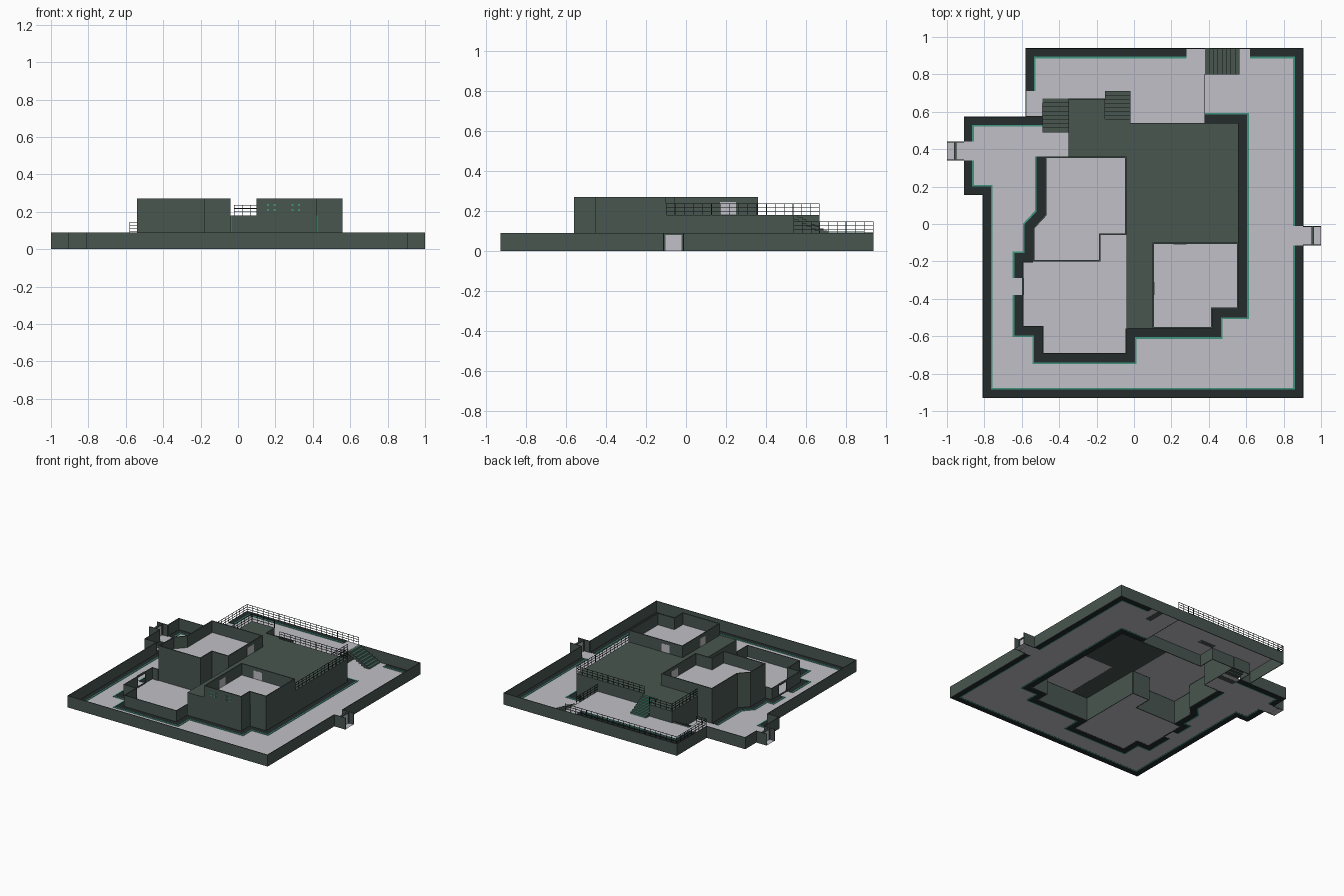
import bpy, bmesh
from mathutils import Vector

if "Cube" in bpy.data.objects:
    bpy.data.objects.remove(bpy.data.objects["Cube"])


def mat(name, rgb):
    m = bpy.data.materials.new(name)
    m.diffuse_color = (*rgb, 1)
    m.use_nodes = True
    m.node_tree.nodes["Principled BSDF"].inputs["Base Color"].default_value = m.diffuse_color
    return m


WALL = mat("grey green wall", (0.065, 0.093, 0.08))
DARK = mat("dark border", (0.017, 0.025, 0.024))
PALE = mat("pale paving", (0.53, 0.53, 0.57))
TEAL = mat("teal trim", (0.05, 0.3, 0.21))


def finish(bm, name, *mats):
    me = bpy.data.meshes.new(name)
    bm.to_mesh(me)
    bm.free()
    for m in mats:
        me.materials.append(m)
    ob = bpy.data.objects.new(name, me)
    bpy.context.collection.objects.link(ob)
    return ob


def add_box(bm, lo, hi):
    vs = bmesh.ops.create_cube(bm, size=1)["verts"]
    for v in vs:
        v.co = Vector([(a + b) / 2 + c * (b - a) for a, b, c in zip(lo, hi, v.co)])
    return vs


def box(name, m, lo, hi):
    bm = bmesh.new()
    add_box(bm, lo, hi)
    return finish(bm, name, m)


def plate(name, m, pts, z):
    bm = bmesh.new()
    f = bm.faces.new([bm.verts.new((x, y, z)) for x, y in pts])
    f.normal_update()
    if f.normal.z < 0:
        f.normal_flip()
    bmesh.ops.triangulate(bm, faces=[f])
    return finish(bm, name, m)


def offset(pts, w, closed):
    """Mitred offset to the right of the path."""
    out, n = [], len(pts)
    P = [Vector(p) for p in pts]
    for i in range(n):
        ds = []
        if closed or i > 0:
            ds.append((P[i] - P[i - 1]).normalized())
        if closed or i < n - 1:
            ds.append((P[(i + 1) % n] - P[i]).normalized())
        ns = [Vector((d.y, -d.x)) for d in ds]
        b = sum(ns, Vector((0, 0))).normalized()
        out.append(P[i] + b * (w / b.dot(ns[0])))
    return out


def ribbon(name, m, pts, w0, w1, z0, z1, closed=False):
    """Solid strip along a path, between two sideways offsets and two heights."""
    bm = bmesh.new()
    rings = []
    for a, b in zip(offset(pts, w0, closed), offset(pts, w1, closed)):
        rings.append([bm.verts.new((p.x, p.y, z)) for p, z in
                      ((a, z0), (b, z0), (b, z1), (a, z1))])
    n = len(rings)
    for i in range(n if closed else n - 1):
        r, s = rings[i], rings[(i + 1) % n]
        for k in range(4):
            bm.faces.new((r[k], r[(k + 1) % 4], s[(k + 1) % 4], s[k]))
    if not closed:
        bm.faces.new(rings[0])
        bm.faces.new(rings[-1])
    bmesh.ops.recalc_face_normals(bm, faces=bm.faces)
    return finish(bm, name, m)


def border(name, pts, z=0.0):
    ribbon(name + "_border", DARK, pts, 0, 0.045, z, z + 0.003)
    ribbon(name + "_edge_trim", TEAL, pts, 0.045, 0.054, z, z + 0.005)


def railing(name, pts, z, h=0.055):
    bm = bmesh.new()
    t = 0.0014
    for (x0, y0), (x1, y1) in zip(pts, pts[1:]):
        for k in (0.35, 0.68, 1):
            zz = z + h * k
            add_box(bm, (min(x0, x1) - t, min(y0, y1) - t, zz - t),
                    (max(x0, x1) + t, max(y0, y1) + t, zz + t))
        n = max(1, round((abs(x1 - x0) + abs(y1 - y0)) / 0.045))
        for i in range(n + 1):
            x, y = x0 + (x1 - x0) * i / n, y0 + (y1 - y0) * i / n
            add_box(bm, (x - t, y - t, z), (x + t, y + t, z + h))
    finish(bm, name, DARK)


def stairs(name, lo, hi, z0, z1, axis, sign, n=8):
    """Steps rising along axis in the sign direction; risers are teal."""
    bm = bmesh.new()
    step = (hi[axis] - lo[axis]) / n
    for i in range(n):
        a, b = list(lo), list(hi)
        k = i if sign > 0 else n - 1 - i
        a[axis] = lo[axis] + k * step
        b[axis] = a[axis] + step
        top = z0 + (z1 - z0) * (i + 1) / n
        add_box(bm, (*a, max(z0, top - 0.024)), (*b, top))
    bm.normal_update()
    for f in bm.faces:
        if f.normal[axis] * sign < -0.9:
            f.material_index = 1
    finish(bm, name, WALL, TEAL)


# perimeter wall, split at the two gates
front_run = [(.905, -.115), (.905, -.93), (-.81, -.93), (-.81, .155), (-.91, .155), (-.91, .34)]
back_run = [(-.91, .44), (-.91, .575), (-.58, .575), (-.58, .94), (.905, .94), (.905, -.01)]
ribbon("front_perimeter_wall", WALL, front_run, 0, .005, 0, .09)
ribbon("back_perimeter_wall", WALL, back_run, 0, .005, 0, .09)
border("front_run", front_run)
border("left_court", [(-.91, .44), (-.91, .575), (-.49, .575)])
border("right_court", [(.62, .94), (.905, .94), (.905, -.01)])
border("terrace", [(-.58, .71), (-.58, .94), (.28, .94)], .091)

# gates: floor, side walls, frame and pale door
for side, s, x0, y0, y1 in (("left", -1, .91, .34, .44), ("right", 1, .905, -.115, -.01)):
    def span(a, b):
        return sorted((s * a, s * b))
    xa, xb = span(x0 - .002, 1)
    plate(side + "_gate_floor", PALE, [(xa, y0), (xb, y0), (xb, y1), (xa, y1)], .001)
    for tag, y in (("front", y0), ("back", y1 - .005)):
        box(f"{side}_gate_{tag}_wall", WALL, (xa, y, 0), (xb, y + .005, .09))
    fa, fb = span(.948, .962)
    for tag, ya, yb, z in (("front_post", y0, y0 + .012, 0), ("back_post", y1 - .012, y1, 0),
                           ("lintel", y0, y1, .08)):
        box(f"{side}_gate_{tag}", WALL, (fa, ya, z), (fb, yb, .09))
    da, db = span(.953, .957)
    box(side + "_gate_door", PALE, (da, y0 + .012, 0), (db, y1 - .012, .08))

# ground paving, wrapping round the hollow main building
plate("ground_paving", PALE, [
    (-.81, -.93), (.905, -.93), (.905, .94), (.38, .94), (.38, .54), (.56, .54), (.56, -.455),
    (.42, -.455), (.42, -.56), (-.04, -.56), (-.04, -.06), (-.18, -.06), (-.18, -.2), (-.54, -.2),
    (-.54, -.02), (-.475, .05), (-.475, .36), (-.35, .36), (-.35, .575), (-.91, .575),
    (-.91, .155), (-.81, .155)], .001)

# back terrace
plate("terrace_paving", PALE, [
    (-.58, .575), (-.49, .575), (-.49, .67), (-.155, .67), (-.155, .54), (.38, .54), (.38, .94),
    (-.58, .94)], .09)
ribbon("terrace_right_wall", WALL, [(.38, .54), (.38, .94)], -.004, 0, 0, .09)
ribbon("terrace_left_wall", WALL, [(-.58, .575), (-.49, .575), (-.49, .67), (-.35, .67)], -.004, 0, 0, .09)

# raised deck and its outer walls
plate("deck", WALL, [
    (-.04, -.56), (.1, -.56), (.1, -.1), (.56, -.1), (.56, .54), (-.155, .54), (-.155, .67),
    (-.35, .67), (-.35, .36), (-.04, .36)], .18)
ribbon("deck_back_wall", WALL, [(.56, -.1), (.56, .54), (-.155, .54), (-.155, .67), (-.35, .67),
                                (-.35, .36)], -.005, 0, 0, .18)
ribbon("corridor_wall", WALL, [(-.04, -.06), (-.04, -.56), (.1, -.56)], -.005, 0, 0, .18)

# left room, chamfered at its left side
left_room = [(-.04, .36), (-.475, .36), (-.475, .05), (-.54, -.02), (-.54, -.2), (-.18, -.2),
             (-.18, -.06), (-.04, -.06)]
ribbon("left_room_parapet", WALL, left_room, -.008, 0, .18, .27, True)
ribbon("left_room_wall", WALL, [(-.35, .36)] + left_room[1:], -.006, 0, 0, .18)
plate("left_room_floor", PALE, left_room, .181)

# right room with a notched front corner
right_room = [(.1, -.1), (.1, -.56), (.42, -.56), (.42, -.455), (.56, -.455), (.56, -.1)]
ribbon("right_room_parapet", WALL, right_room, -.008, 0, .18, .27, True)
ribbon("right_room_wall", WALL, right_room[1:], -.006, 0, 0, .18)
plate("right_room_floor", PALE, right_room, .181)

# low front yard wall with a doorway on the left
yard_back = [(-.54, -.2), (-.595, -.2), (-.595, -.29)]
yard_front = [(-.595, -.38), (-.595, -.55), (-.49, -.55), (-.49, -.695), (-.04, -.695), (-.04, -.56)]
ribbon("yard_back_wall", WALL, yard_back, -.005, 0, 0, .09)
ribbon("yard_front_wall", WALL, yard_front, -.005, 0, 0, .09)
box("yard_door_lintel", WALL, (-.6, -.38, .078), (-.588, -.29, .09))
box("yard_door_sill", DARK, (-.6, -.38, 0), (-.588, -.29, .004))

# dark border and teal trim round the building foot
border("building_left", left_room[1:4] + yard_back)
border("building_front", yard_front + [(.42, -.56), (.42, -.455), (.56, -.455), (.56, .54), (.38, .54)])

# stairs
stairs("court_stairs", (-.49, .49), (-.35, .67), 0, .09, 1, 1)
stairs("deck_stairs", (-.155, .54), (-.02, .71), .09, .18, 1, -1)
stairs("terrace_stairs", (.38, .8), (.565, .938), 0, .09, 0, -1)

# railings
railing("terrace_railing", [(-.49, .577), (-.578, .577), (-.578, .937), (.378, .937)], .09)
railing("terrace_side_railing", [(.378, .54), (.378, .8)], .09)
railing("deck_railing", [(.558, -.1), (.558, .538), (-.02, .538)], .18)
railing("deck_corner_railing", [(-.155, .668), (-.348, .668), (-.348, .36)], .18)

# pale doors opening on to the deck
box("left_room_door", PALE, (-.049, .17, .182), (-.039, .25, .245))
box("right_room_back_door", PALE, (.21, -.109, .182), (.28, -.099, .245))
box("right_room_side_door", PALE, (.099, -.38, .182), (.109, -.31, .245))

# small teal windows and corner lines on the front
for i, x in enumerate((.155, .19, .285, .32)):
    for j, z in enumerate((.205, .232)):
        box(f"front_window_{i}_{j}", TEAL, (x, -.562, z), (x + .012, -.559, z + .01))
for i, (x, y) in enumerate(((.42, -.457), (-.04, -.562))):
    box(f"corner_line_{i}", TEAL, (x, y, .005), (x + .004, y + .003, .18))
